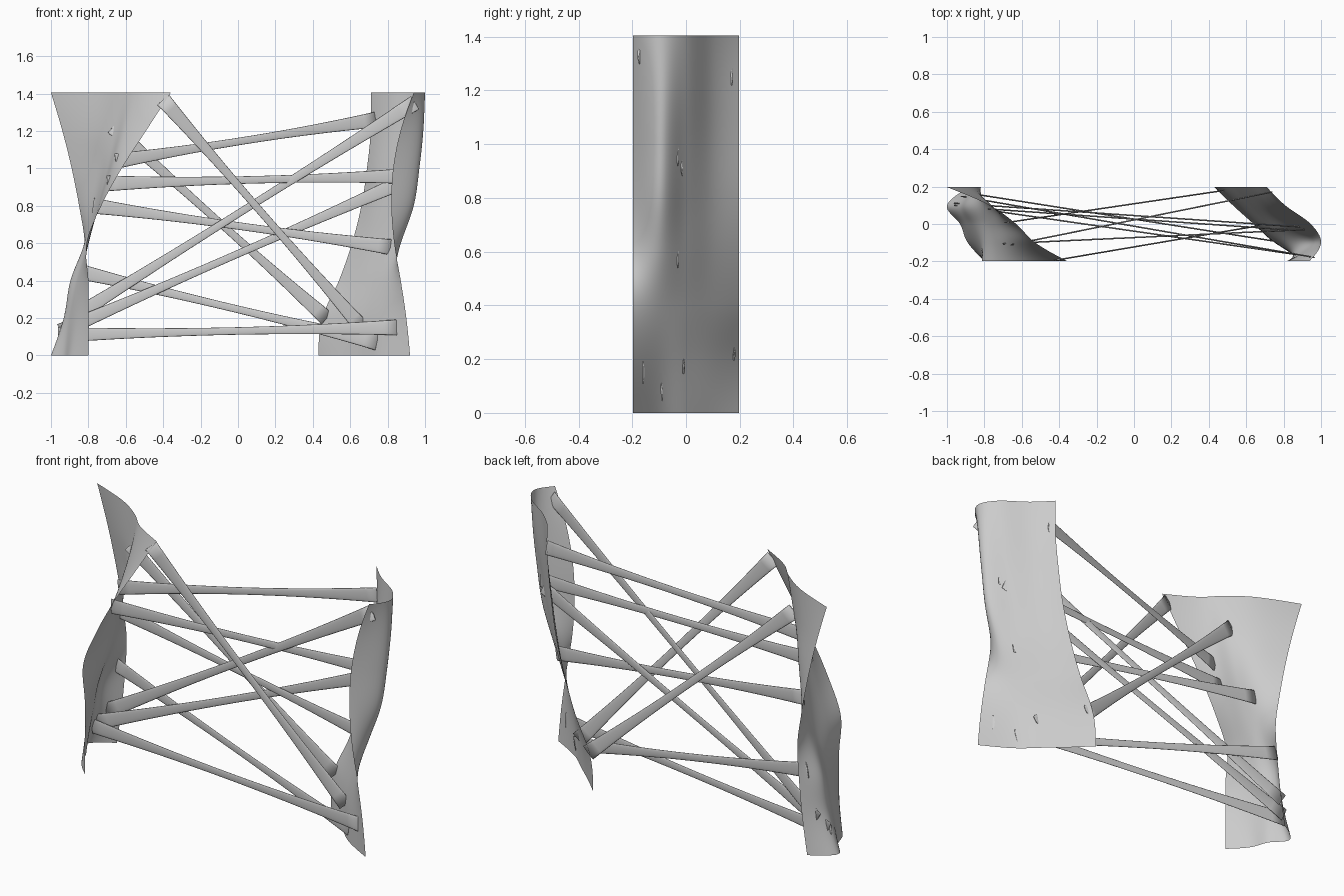
import bpy, bmesh, math
from mathutils import Vector

if "Cube" in bpy.data.objects:
    bpy.data.objects.remove(bpy.data.objects["Cube"])

H, HALF = 1.405, 0.197   # panel height, half depth

# x offsets of each panel: rows go up in z, columns go from front to back in y
LEFT = [(-.80, -.89, -.93, -1.0, -.88),
        (-.80, -.86, -.90, -.93, -.85),
        (-.80, -.83, -.86, -.895, -.83),
        (-.81, -.80, -.80, -.82, -.82),
        (-.73, -.74, -.75, -.78, -.85),
        (-.62, -.67, -.70, -.76, -.89),
        (-.49, -.60, -.66, -.77, -.94),
        (-.36, -.53, -.63, -.77, -1.0)]
RIGHT = [(.92, .75, .64, .53, .43),
         (.90, .76, .66, .56, .45),
         (.87, .80, .72, .63, .54),
         (.835, .87, .79, .69, .61),
         (.82, .94, .84, .73, .66),
         (.83, .97, .88, .76, .69),
         (.87, .99, .92, .79, .71),
         (.94, 1.0, .945, .81, .71)]


def spline(v, t):
    """Catmull-Rom through evenly spaced values, t in 0..1, with curved ends."""
    n = len(v) - 1
    p = min(max(t, 0), 1) * n
    i = min(int(p), n - 1)
    f = p - i
    b, c = v[i], v[i + 1]
    a = v[i - 1] if i > 0 else 2.5 * b - 2 * c + .5 * v[2]
    d = v[i + 2] if i + 2 <= n else 2.5 * c - 2 * b + .5 * v[n - 2]
    return b + .5 * f * (c - a + f * (2 * a - 5 * b + 4 * c - d + f * (3 * (b - c) + d - a)))


def panel_x(grid, y, z):
    return spline([spline(r, (y + HALF) / (2 * HALF)) for r in grid], z / H)


def finish(name, bm):
    me = bpy.data.meshes.new(name)
    bm.normal_update()
    bm.to_mesh(me)
    bm.free()
    ob = bpy.data.objects.new(name, me)
    bpy.context.collection.objects.link(ob)
    for p in me.polygons:
        p.use_smooth = True
    return ob


def panel(name, grid, flip, ny=32, nz=72):
    bm = bmesh.new()
    rows = []
    for k in range(nz + 1):
        z = H * k / nz
        ys = [-HALF + 2 * HALF * j / ny for j in range(ny + 1)]
        rows.append([bm.verts.new((min(max(panel_x(grid, y, z), -1), 1), y, z)) for y in ys])
    for k in range(nz):
        for j in range(ny):
            q = [rows[k][j], rows[k][j + 1], rows[k + 1][j + 1], rows[k + 1][j]]
            bm.faces.new(q[::-1] if flip else q)
    return finish(name, bm)


def strut(name, left, right, sides=16, steps=24):
    """Flat oval blade, wider where it pierces each panel."""
    a = Vector((panel_x(LEFT, *left), *left))
    b = Vector((panel_x(RIGHT, *right), *right))
    d = (b - a).normalized()
    a, b = a - d * .003, b + d * .003
    thin = Vector((0, 0, 1)).cross(d).normalized()
    wide = d.cross(thin)
    bm = bmesh.new()
    rings = []
    for i in range(steps + 1):
        t = i / steps
        w = .02 + .022 * abs(2 * t - 1) ** 2
        c = a.lerp(b, t)
        ring = []
        for s in range(sides):
            g = 2 * math.pi * s / sides
            ring.append(bm.verts.new(c + thin * (.004 * math.cos(g)) + wide * (w * math.sin(g))))
        rings.append(ring)
    for r0, r1 in zip(rings, rings[1:]):
        for s in range(sides):
            n = (s + 1) % sides
            bm.faces.new((r0[s], r0[n], r1[n], r1[s]))
    bm.faces.new(rings[0][::-1])
    bm.faces.new(rings[-1])
    return finish(name, bm)


# Two twisted upright panels
panel("left_panel", LEFT, True)
panel("right_panel", RIGHT, False)

# Cross struts: (y, z) on the left panel, (y, z) on the right panel
STRUTS = [((-.11, 1.04), (.17, 1.26)),
          ((-.105, .92), (-.03, .96)),
          ((.08, .80), (-.03, .58)),
          ((.145, .19), (-.175, 1.35)),
          ((.11, .13), (-.015, .93)),
          ((.16, .45), (-.09, .07)),
          ((.10, .11), (-.16, .15)),
          ((-.19, 1.365), (-.01, .15)),
          ((.01, 1.22), (.178, .20))]
for i, (l, r) in enumerate(STRUTS):
    strut(f"strut_{i + 1}", l, r)
